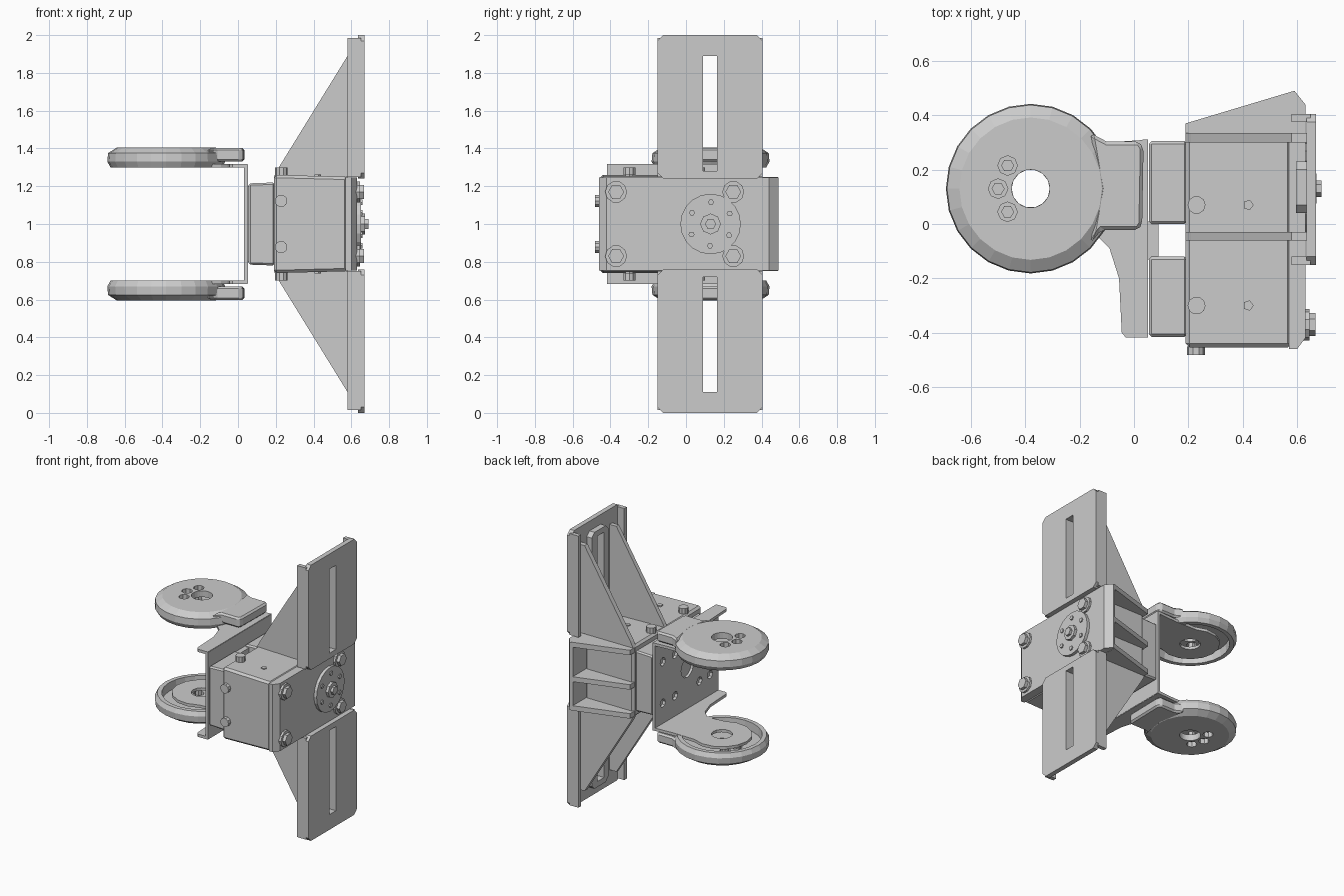
import bpy, bmesh, math
from mathutils import Matrix, Vector

if "Cube" in bpy.data.objects:
    bpy.data.objects.remove(bpy.data.objects["Cube"])

# All parts are built relative to the mirror plane at z = 1
MID = 1.0
grey = bpy.data.materials.new("light grey plastic")
grey.diffuse_color = (0.6, 0.6, 0.6, 1)
grey.use_nodes = True
grey.node_tree.nodes["Principled BSDF"].inputs["Base Color"].default_value = grey.diffuse_color


def finish(name, bm, mirror=False):
    bmesh.ops.recalc_face_normals(bm, faces=bm.faces[:])
    me = bpy.data.meshes.new(name)
    bm.to_mesh(me)
    bm.free()
    me.materials.append(grey)
    ob = bpy.data.objects.new(name, me)
    ob.location.z = MID
    bpy.context.collection.objects.link(ob)
    if mirror:
        m = ob.modifiers.new("mirror", 'MIRROR')
        m.use_axis = (False, False, True)
        m.use_mirror_merge = False
    return ob


def prism(name, pts, axis, a, b, mirror=False):
    """Extrude a flat outline along an axis from a to b."""
    place = {'x': lambda u, v, w: (w, u, v),
             'y': lambda u, v, w: (u, w, v),
             'z': lambda u, v, w: (u, v, w)}[axis]
    bm = bmesh.new()
    lo = [bm.verts.new(place(u, v, a)) for u, v in pts]
    hi = [bm.verts.new(place(u, v, b)) for u, v in pts]
    bm.faces.new(lo)
    bm.faces.new(hi)
    n = len(pts)
    for i in range(n):
        j = (i + 1) % n
        bm.faces.new((lo[i], lo[j], hi[j], hi[i]))
    return finish(name, bm, mirror)


def ring(u, v, r, n, start=0.0):
    return [(u + r * math.cos(start + math.tau * i / n),
             v + r * math.sin(start + math.tau * i / n)) for i in range(n)]


def rect(u0, u1, v0, v1, c=0.0):
    if not c:
        return [(u0, v0), (u1, v0), (u1, v1), (u0, v1)]
    return [(u0 + c, v0), (u1 - c, v0), (u1, v0 + c), (u1, v1 - c),
            (u1 - c, v1), (u0 + c, v1), (u0, v1 - c), (u0, v0 + c)]


def lathe(name, profile, cx, cy, n, mirror=False):
    bm = bmesh.new()
    rows = [[bm.verts.new((x, y, z)) for x, y in ring(cx, cy, r, n)] for r, z in profile]
    for k in range(len(rows)):
        a, b = rows[k], rows[(k + 1) % len(rows)]
        for i in range(n):
            j = (i + 1) % n
            bm.faces.new((a[i], a[j], b[j], b[i]))
    return finish(name, bm, mirror)


def cut(ob, cutter):
    cutter.hide_render = True
    m = ob.modifiers.new("cut", 'BOOLEAN')
    m.operation = 'DIFFERENCE'
    m.solver = 'EXACT'
    m.object = cutter
    # cut ahead of the mirror, then drop the cutter
    bpy.context.view_layer.objects.active = ob
    while ob.modifiers[0] != m:
        bpy.ops.object.modifier_move_up(modifier=m.name)
    bpy.ops.object.modifier_apply(modifier=m.name)
    bpy.data.objects.remove(cutter, do_unlink=True)


def bevel(ob, w):
    m = ob.modifiers.new("bevel", 'BEVEL')
    m.width = w
    m.segments = 1


# Servo housing and front face plate
body = prism("housing", [(.19, -.26), (.58, -.25), (.58, .25), (.19, .26)], 'y', -.455, .33)
bevel(body, .015)
prism("face_plate", [(.57, -.46), (.60, -.46), (.63, -.42), (.63, .44), (.59, .49), (.57, .483)],
      'z', -.245, .245)

# Tapered shelves behind the overhanging face plate
for z in (-.23, -.02, .23):
    prism("rear_shelf", [(.19, .32), (.19, .37), (.58, .487), (.58, .32)], 'z', z - .018, z + .018)

# Mounting wings: slotted web, side flanges and raised frame round the slot
slot = (.09, .165, .28, .89)
web = prism("wing_web", rect(-.15, .405, .24, 1.0, .03), 'x', .635, .67, True)
cut(web, prism("cutter", rect(*slot), 'x', .5, .8))
frame = prism("slot_frame", rect(.04, .23, .25, .93, .03), 'x', .595, .64, True)
cut(frame, prism("cutter", rect(*slot), 'x', .5, .8))
for y0, y1 in ((-.15, -.12), (.375, .405)):
    prism("wing_flange", [(.58, .25), (.65, .25), (.65, .985), (.58, .985)], 'y', y0, y1, True)

# Triangular gussets
for y0, y1 in ((-.06, -.03), (.30, .335)):
    prism("gusset", [(.19, .25), (.21, .29), (.58, .89), (.645, .89), (.645, .25)], 'y', y0, y1, True)

# Output horn on the face plate
prism("output_horn", ring(.13, 0, .16, 20), 'x', .62, .652)
prism("horn_hub", ring(.13, 0, .055, 8), 'x', .64, .672)
prism("horn_screw", ring(.13, 0, .03, 6), 'x', .66, .69)
for y, z in ring(.13, 0, .115, 6, .5):
    prism("horn_pin", ring(y, z, .016, 6), 'x', .64, .66)

# Corner bolts
for y in (-.37, .25):
    prism("bolt_washer", ring(y, .17, .058, 10), 'x', .62, .645, True)
    prism("bolt_head", ring(y, .17, .042, 6), 'x', .64, .668, True)

# Screws on the top, bottom and front of the housing
for y in (.07, -.30):
    prism("cap_screw", ring(.23, y, .033, 10), 'z', .25, .298, True)
    prism("small_screw", ring(.42, y, .02, 5), 'z', .24, .262, True)
prism("side_screw", ring(.228, .122, .033, 10), 'y', -.482, -.45, True)

# Spacer blocks joining the housing to the bracket
for y0, y1 in ((0, .305), (-.415, -.12)):
    bevel(prism("spacer_block", [(.055, -.215), (.195, -.22), (.195, .22), (.055, .215)],
                'y', y0, y1), .01)
prism("spacer_bridge", rect(.05, .09, -.2, .2), 'y', -.13, .01)

# U bracket back with its holes
back = prism("bracket_back", rect(-.418, .31, -.315, .315), 'x', .032, .052)
cut(back, prism("cutter", ring(-.06, 0, .07, 12), 'x', 0, .053))
for y in (-.32, -.2, .08, .22):
    for z in (-.15, .15):
        cut(back, prism("cutter", ring(y, z, .03, 8), 'x', 0, .0545))

# U bracket arms reaching under the round covers
C = (-.38, .13)
arc = [(C[0] + .2 * math.cos(a), C[1] + .2 * math.sin(a))
       for a in [math.radians(300 - i * 24) for i in range(11)]]
arm = prism("bracket_arm", [(.05, -.418), (-.03, -.418), (-.045, -.4), (-.055, -.2),
                            (-.09, -.09), (-.15, -.03)] + arc + [(-.1, .30), (.05, .31)],
            'z', .298, .318, True)
cut(arm, prism("cutter", ring(*C, .07, 14), 'z', .2, .5))

# Round covers, open on the inside
screws = ((-.465, .215), (-.50, .13), (-.465, .045))
cover = lathe("round_cover", [(.07, .405), (.262, .405), (.308, .375), (.312, .33), (.295, .30),
                              (.265, .30), (.262, .36), (.07, .36)], *C, 24, True)
for x, y in screws:
    cut(cover, prism("cutter", ring(x, y, .036, 8), 'z', .2, .5))
    prism("cover_screw", ring(x, y, .024, 6), 'z', .31, .375, True)

# Cable neck of the covers
neck = prism("cover_neck", [(-.16, -.07), (-.12, -.022), (.015, -.022), (.03, .0), (.035, .28),
                            (.018, .303), (-.10, .303), (-.16, .335), (-.125, .13)],
             'z', .33, .403, True)
bevel(neck, .012)
neck.modifiers.move(1, 0)
